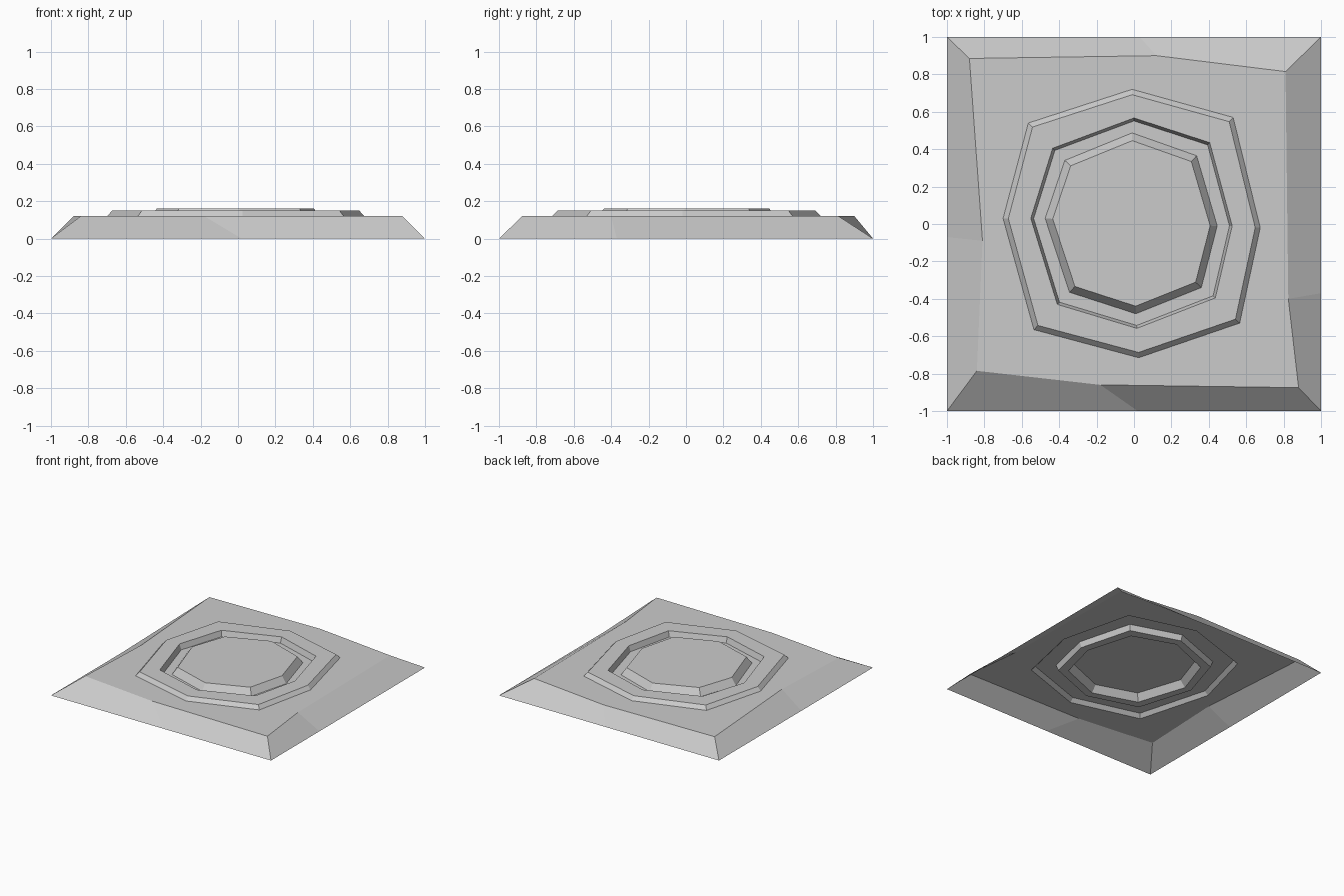
import bpy
import bmesh

default_cube = bpy.data.objects.get("Cube")
if default_cube:
    bpy.data.objects.remove(default_cube, do_unlink=True)

# Single plain stone colour
stone = bpy.data.materials.new("plain_grey_stone")
stone.use_nodes = True
stone_colour = (0.6, 0.6, 0.6, 1)
stone.diffuse_color = stone_colour
stone.node_tree.nodes["Principled BSDF"].inputs["Base Color"].default_value = stone_colour


def scaled(outline, factor):
    return [(x * factor, y * factor) for x, y in outline]


def build_sheet(name, levels, capped=False):
    """Join successive (outline, height) levels, going inward, into one faceted sheet."""
    mesh_builder = bmesh.new()
    loops = [[mesh_builder.verts.new((x, y, height)) for x, y in outline]
             for outline, height in levels]
    for outer, inner in zip(loops, loops[1:]):
        count = len(outer)
        for i in range(count):
            j = (i + 1) % count
            mesh_builder.faces.new((outer[i], inner[i], inner[j], outer[j]))
    if capped:
        mesh_builder.faces.new(list(reversed(loops[-1])))
    mesh = bpy.data.meshes.new(name)
    mesh_builder.to_mesh(mesh)
    mesh_builder.free()
    mesh.materials.append(stone)
    sheet = bpy.data.objects.new(name, mesh)
    bpy.context.collection.objects.link(sheet)
    return sheet


# Outlines run clockwise from the back, alternating edge points and corners
ground_edge = [(.03, 1), (1, 1), (1, -.37), (1, -1),
               (.02, -1), (-1, -1), (-1, -.07), (-1, 1)]
slab_edge = [(.12, .9), (.81, .815), (.825, -.4), (.88, -.875),
             (-.18, -.86), (-.84, -.785), (-.81, -.09), (-.88, .885)]

# Slightly uneven hand-cut octagons
ring_edge = [(-.01, .72), (.53, .57), (.675, -.02), (.565, -.53),
             (.025, -.715), (-.535, -.565), (-.7, .03), (-.565, .54)]
groove_edge = [(0, .567), (.405, .435), (.525, -.01), (.435, -.395),
               (.015, -.558), (-.41, -.43), (-.552, .03), (-.435, .405)]
centre_edge = [(-.01, .487), (.335, .365), (.445, -.01), (.36, -.34),
               (.01, -.48), (-.345, -.365), (-.475, .03), (-.37, .34)]

slab_height = 0.12
ring_height = 0.15
groove_height = 0.105
centre_height = 0.16
groove_floor = scaled(groove_edge, 0.972)

# Sloping slab, open underneath
build_sheet("slab", [(ground_edge, 0), (slab_edge, slab_height), (ring_edge, slab_height)])

# Raised ring with a bevelled outer edge
build_sheet("raised_ring", [(ring_edge, slab_height),
                            (scaled(ring_edge, 0.96), ring_height),
                            (groove_edge, ring_height)])

# Sunken channel between the ring and the centre
build_sheet("groove", [(groove_edge, ring_height),
                       (groove_floor, groove_height),
                       (centre_edge, groove_height)])

# Raised octagonal centre
build_sheet("centre_panel", [(centre_edge, groove_height),
                             (scaled(centre_edge, 0.915), centre_height)], capped=True)
